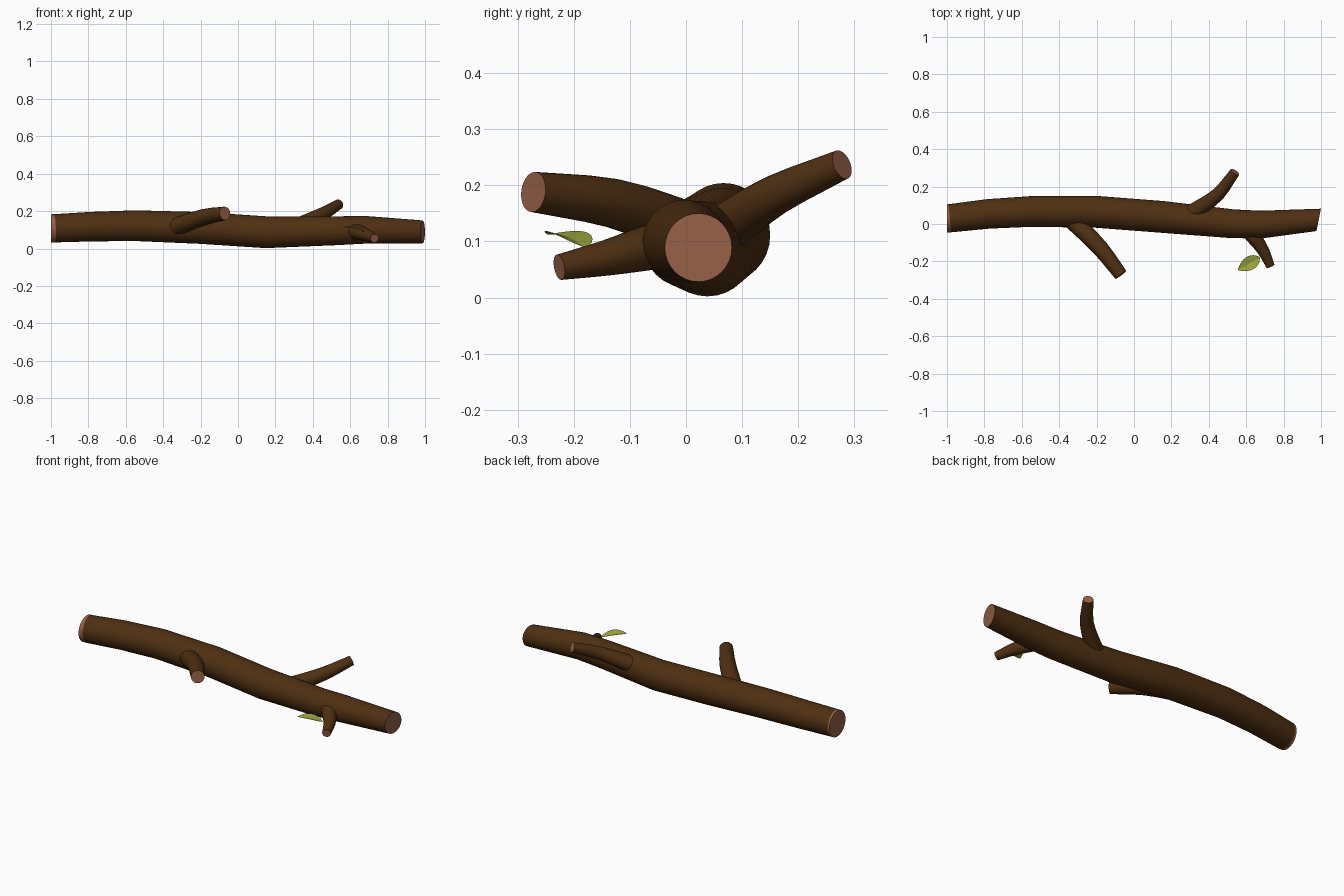
import bpy, bmesh, math
from mathutils import Vector

if "Cube" in bpy.data.objects:
    bpy.data.objects.remove(bpy.data.objects["Cube"], do_unlink=True)


def material(name, rgb):
    m = bpy.data.materials.new(name)
    m.use_nodes = True
    m.diffuse_color = (*rgb, 1)
    m.node_tree.nodes["Principled BSDF"].inputs["Base Color"].default_value = (*rgb, 1)
    return m


BARK = material("dark bark", (0.078, 0.029, 0.006))
WOOD = material("cut wood", (0.30, 0.115, 0.06))
LEAF = material("olive leaf", (0.33, 0.37, 0.045))


def finish(name, bm, mats, angle):
    mesh = bpy.data.meshes.new(name)
    bmesh.ops.recalc_face_normals(bm, faces=bm.faces)
    bm.to_mesh(mesh)
    bm.free()
    for m in mats:
        mesh.materials.append(m)
    ob = bpy.data.objects.new(name, mesh)
    bpy.context.collection.objects.link(ob)
    bpy.ops.object.select_all(action='DESELECT')
    ob.select_set(True)
    bpy.context.view_layer.objects.active = ob
    bpy.ops.object.shade_smooth_by_angle(angle=math.radians(angle))
    return ob


def resample(points, steps):
    """Catmull-Rom curve through (x, y, z, radius) points."""
    p = [Vector(q) for q in points]
    p = [2 * p[0] - p[1]] + p + [2 * p[-1] - p[-2]]
    out = []
    for a, b, c, d in zip(p, p[1:], p[2:], p[3:]):
        for i in range(steps):
            t = i / steps
            out.append(0.5 * (2 * b + (c - a) * t + (2 * a - 5 * b + 4 * c - d) * t * t
                              + (3 * b - a - 3 * c + d) * t ** 3))
    return out + [p[-2]]


def limb(name, path, sides=32, start_dir=None, end_dir=None, rim=False):
    """Tapered tube with cut-wood caps."""
    bm = bmesh.new()
    rings = []
    last = len(path) - 1
    for i, q in enumerate(path):
        tangent = (path[min(i + 1, last)] - path[max(i - 1, 0)]).to_3d()
        if i == 0 and start_dir:
            tangent = Vector(start_dir)
        if i == last and end_dir:
            tangent = Vector(end_dir)
        side = tangent.cross(Vector((0, 0, 1))).normalized()
        up = side.cross(tangent).normalized()
        angles = [math.tau * k / sides for k in range(sides)]
        rings.append([bm.verts.new(q.to_3d() + q[3] * (side * math.cos(a) + up * math.sin(a)))
                      for a in angles])
    for i, (r, s) in enumerate(zip(rings, rings[1:])):
        for k in range(sides):
            n = (k + 1) % sides
            f = bm.faces.new((r[k], r[n], s[n], s[k]))
            f.material_index = int(rim and i == 0)
    for r in (rings[0], rings[-1]):
        bm.faces.new(r).material_index = 1
    return finish(name, bm, (BARK, WOOD), 35)


# Main trunk, with a bare rim at its thick end
trunk = [(-1, 0.03, 0.108, 0.075), (-0.982, 0.031, 0.108, 0.0755),
         (-0.78, 0.054, 0.117, 0.079), (-0.55, 0.067, 0.122, 0.082),
         (-0.2, 0.065, 0.110, 0.085), (0.15, 0.038, 0.087, 0.085),
         (0.53, 0.001, 0.095, 0.077), (0.68, -0.003, 0.100, 0.074),
         (0.9875, 0.022, 0.089, 0.061)]
limb("trunk", [Vector(q) for q in trunk], start_dir=(1, 0, 0), end_dir=(1, -0.2, 0), rim=True)

# Side branches
front_branch = [(-0.36, 0.04, 0.11, 0.046), (-0.30, -0.01, 0.128, 0.047),
                (-0.18, -0.13, 0.168, 0.044), (-0.07, -0.272, 0.188, 0.036)]
back_branch = [(0.27, 0.04, 0.10, 0.046), (0.34, 0.08, 0.13, 0.043),
               (0.45, 0.16, 0.183, 0.036), (0.54, 0.278, 0.237, 0.027)]
front_twig = [(0.60, -0.02, 0.098, 0.042), (0.64, -0.07, 0.088, 0.040),
              (0.69, -0.14, 0.071, 0.032), (0.73, -0.226, 0.054, 0.023)]
for name, points in (("front_branch", front_branch), ("back_branch", back_branch),
                     ("front_twig", front_twig)):
    limb(name, resample(points, 3), sides=24)

# Folded leaf: base by the twig, pointed tip outward
bm = bmesh.new()
base, tip = Vector((0.673, -0.178, 0.088)), Vector((0.556, -0.246, 0.112))
axis = tip - base
across = axis.cross(Vector((0, 0, 1))).normalized()
STEPS = 10
rows = []
for i in range(STEPS + 1):
    t = i / STEPS
    mid = base + axis * t + Vector((0, 0, 0.008 * math.sin(math.pi * t)))
    half = 0.037 * math.sin(math.pi * t ** 0.85) ** 0.75 if 0 < i < STEPS else 0.001
    lift = Vector((0, 0, half * 0.25))
    rows.append([bm.verts.new(v) for v in (mid - across * half + lift, mid, mid + across * half + lift)])
for r, s in zip(rows, rows[1:]):
    for k in range(2):
        bm.faces.new((r[k], r[k + 1], s[k + 1], s[k]))
finish("leaf", bm, (LEAF,), 20)
